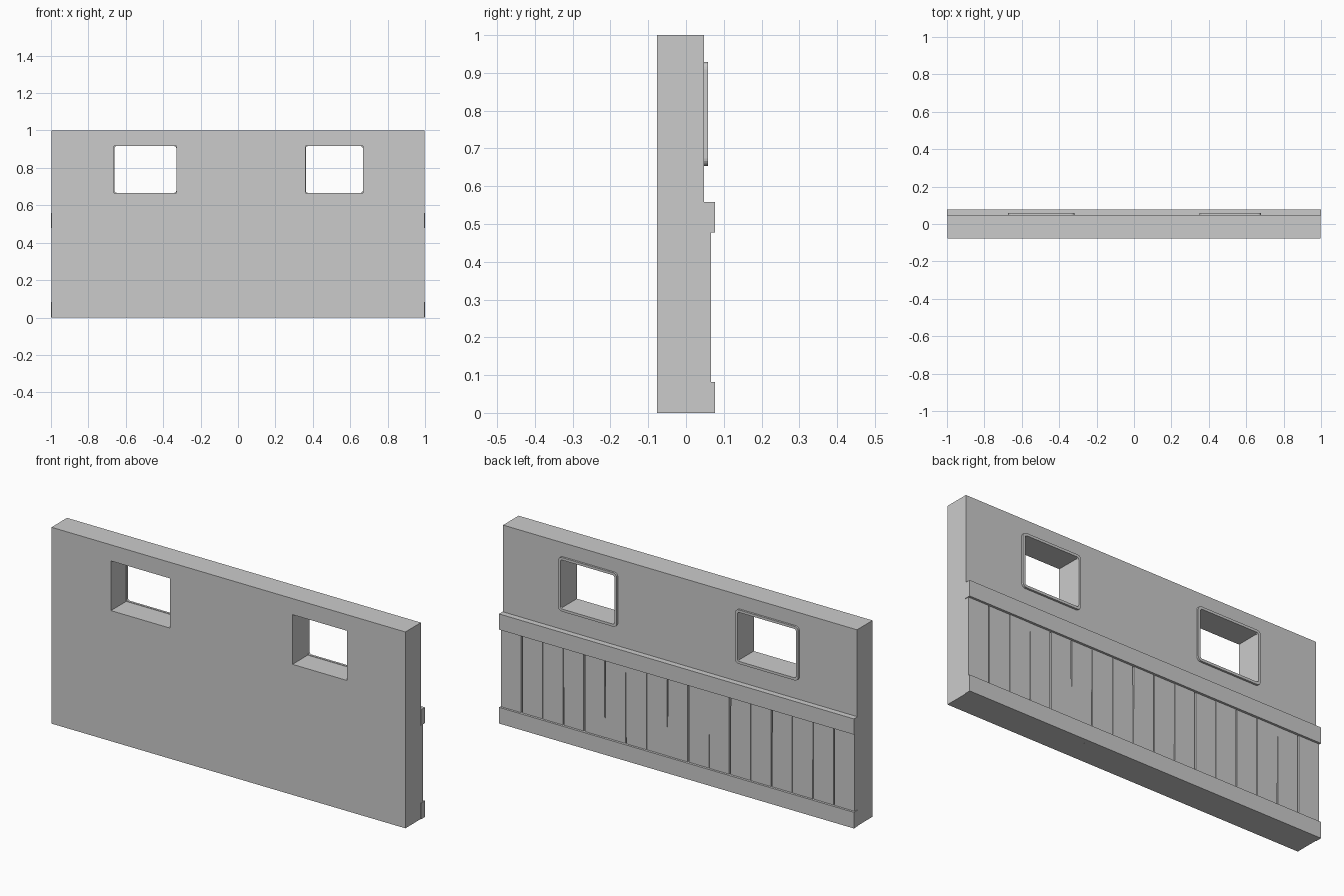
import bpy, bmesh, math

if "Cube" in bpy.data.objects:
    bpy.data.objects.remove(bpy.data.objects["Cube"])

Y_FRONT, Y_WALL = -0.077, 0.048
# window openings: x min, x max, z min, z max
WINDOWS = [(-0.66, -0.33, 0.667, 0.916), (0.363, 0.667, 0.667, 0.916)]


def finish(name, bm):
    bmesh.ops.recalc_face_normals(bm, faces=bm.faces)
    mesh = bpy.data.meshes.new(name)
    bm.to_mesh(mesh)
    bm.free()
    ob = bpy.data.objects.new(name, mesh)
    bpy.context.collection.objects.link(ob)
    return ob


def loft(name, rings, closed=False):
    """Skin equal-length rings; cap the ends unless the loft closes on itself."""
    bm = bmesh.new()
    loops = [[bm.verts.new(p) for p in r] for r in rings]
    n = len(loops[0])
    pairs = list(zip(loops, loops[1:] + loops[:1]))
    for a, b in (pairs if closed else pairs[:-1]):
        for i in range(n):
            j = (i + 1) % n
            bm.faces.new((a[i], a[j], b[j], b[i]))
    if not closed:
        bm.faces.new(loops[0])
        bm.faces.new(loops[-1])
    return finish(name, bm)


def slab(name, outline, y0, y1):
    """Extrude an (x, z) outline between two depths."""
    return loft(name, [[(x, y, z) for x, z in outline] for y in (y0, y1)])


def rect(x0, x1, z0, z1):
    return [(x0, z0), (x1, z0), (x1, z1), (x0, z1)]


def rounded(x0, x1, z0, z1, r, y, seg=4):
    pts = []
    corners = [(x1 - r, z1 - r), (x0 + r, z1 - r), (x0 + r, z0 + r), (x1 - r, z0 + r)]
    for k, (cx, cz) in enumerate(corners):
        for i in range(seg + 1):
            a = math.pi / 2 * (k + i / seg)
            pts.append((cx + r * math.cos(a), y, cz + r * math.sin(a)))
    return pts


# main wall with two square window openings
wall = slab("wall", rect(-0.997, 0.997, 0, 1), Y_FRONT, Y_WALL)
for i, (x0, x1, z0, z1) in enumerate(WINDOWS):
    e = 0.002
    cutter = slab(f"window_cutter_{i + 1}", rect(x0 - e, x1 + e, z0 - e, z1 + e), -0.2, 0.2)
    cutter.hide_render = True
    cutter.hide_viewport = True
    mod = wall.modifiers.new("window", "BOOLEAN")
    mod.operation = "DIFFERENCE"
    mod.solver = "EXACT"
    mod.object = cutter

    # raised rounded window frame on the back
    def ring(grow, r, y):
        return rounded(x0 - grow, x1 + grow, z0 - grow, z1 + grow, r, y)
    loft(f"window_frame_{i + 1}", [ring(0.013, 0.02, Y_WALL - 0.002), ring(0.013, 0.02, 0.058),
                                   ring(0, 0.01, 0.058), ring(0, 0.01, Y_WALL - 0.002)], closed=True)

# horizontal rails on the back
slab("lower_rail", rect(-1, 1, 0, 0.082), Y_WALL - 0.002, 0.077)
slab("upper_rail", rect(-1, 1, 0.478, 0.558), Y_WALL - 0.002, 0.077)

# uneven planks: gap widths (top, bottom) between neighbours, from +x to -x
GAPS = [(8, 8), (4, 3), (1, 6), (8, 8), (8, 0), (1, 6), (3, 2), (8, 0),
        (6, 8), (2, 3), (9, 8), (2, 4), (8, 6), (3, 3), (2, 6), (7, 7)]
gaps = [(0, 0)] + GAPS + [(0, 0)]
COUNT, HALF = 17, 0.997
pitch = 2 * HALF / COUNT
for i in range(COUNT):
    right, left = HALF - i * pitch, HALF - (i + 1) * pitch
    rt, rb = (g * 0.0005 for g in gaps[i])
    lt, lb = (g * 0.0005 for g in gaps[i + 1])
    face = 0.066 - 0.001 * (i % 2)
    slab(f"plank_{i + 1}", [(left + lb, 0.075), (right - rb, 0.075), (right - rt, 0.485), (left + lt, 0.485)],
         Y_WALL - 0.002, face)
